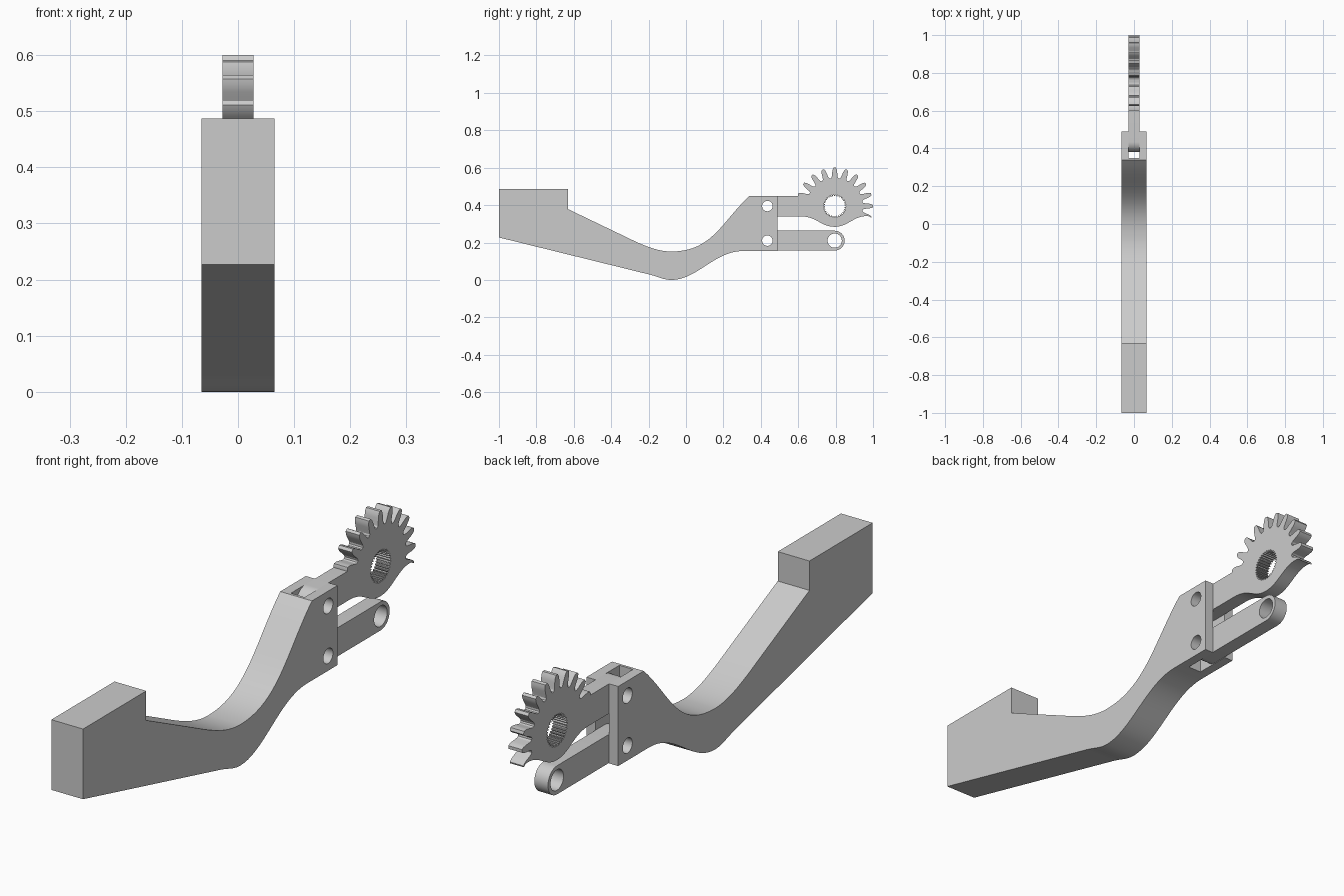
import bpy, bmesh
from math import cos, sin, radians, pi
from mathutils import Vector
from mathutils.geometry import interpolate_bezier

cube = bpy.data.objects.get("Cube")
if cube:
    bpy.data.objects.remove(cube, do_unlink=True)

steel = bpy.data.materials.new("plain_grey")
steel.use_nodes = True
GREY = (0.6, 0.6, 0.6, 1)
steel.diffuse_color = GREY
steel.node_tree.nodes["Principled BSDF"].inputs["Base Color"].default_value = GREY

HALF_BODY, HALF_LINK = 0.065, 0.028
PIN_Y, UPPER_Z, LOWER_Z = 0.435, 0.395, 0.21
GEAR_Y, GEAR_R = 0.795, 0.205


def plate(name, outline, half):
    """Extrude a side outline of (y, z) points to x = -half..half."""
    bm = bmesh.new()
    face = bm.faces.new([bm.verts.new((-half, y, z)) for y, z in outline])
    ext = bmesh.ops.extrude_face_region(bm, geom=[face])["geom"]
    moved = [v for v in ext if isinstance(v, bmesh.types.BMVert)]
    bmesh.ops.translate(bm, verts=moved, vec=(2 * half, 0, 0))
    bmesh.ops.recalc_face_normals(bm, faces=bm.faces)
    mesh = bpy.data.meshes.new(name)
    bm.to_mesh(mesh)
    bm.free()
    mesh.materials.append(steel)
    ob = bpy.data.objects.new(name, mesh)
    bpy.context.collection.objects.link(ob)
    return ob


def arc(y, z, r, start, end, n=24):
    angles = [radians(start + (end - start) * i / n) for i in range(n + 1)]
    return [(y + r * cos(a), z + r * sin(a)) for a in angles]


def circle(y, z, r):
    return arc(y, z, r, 0, 360, 40)[:-1]


def bezier(*pts, n=20):
    p = [Vector((y, z, 0)) for y, z in pts]
    return [(v.x, v.y) for v in interpolate_bezier(*p, n)]


def cut(ob, outline, half=0.2):
    """Cut an outline right through a part, then drop the cutter."""
    cutter = plate("cutter", outline, half)
    cutter.hide_render = True
    mod = ob.modifiers.new("cut", "BOOLEAN")
    mod.operation, mod.solver, mod.object = "DIFFERENCE", "EXACT", cutter
    bpy.context.view_layer.objects.active = ob
    bpy.ops.object.modifier_apply(modifier=mod.name)
    bpy.data.objects.remove(cutter, do_unlink=True)


def smooth(ob):
    bpy.ops.object.select_all(action="DESELECT")
    ob.select_set(True)
    bpy.context.view_layer.objects.active = ob
    bpy.ops.object.shade_smooth_by_angle(angle=radians(25))


# Curved lever arm with a raised block at one end and a fork at the other
arm_outline = [(-1, 0.227), (-1, 0.487), (-0.63, 0.487), (-0.63, 0.378)]
arm_outline += bezier((-0.33, 0.234), (-0.24, 0.19), (-0.16, 0.152), (-0.078, 0.152))
arm_outline += bezier((-0.078, 0.152), (0.14, 0.152), (0.19, 0.31), (0.34, 0.45))[1:]
arm_outline += [(0.49, 0.45), (0.49, 0.155)]
arm_outline += bezier((0.31, 0.155), (0.15, 0.155), (0.06, 0), (-0.078, 0))
arm_outline += bezier((-0.078, 0), (-0.12, 0), (-0.15, 0.018), (-0.2, 0.03))[1:]
arm = plate("lever_arm", arm_outline, HALF_BODY)
cut(arm, [(0.35, -0.1), (0.6, -0.1), (0.6, 0.6), (0.35, 0.6)], HALF_LINK)
for z in (UPPER_Z, LOWER_Z):
    cut(arm, circle(PIN_Y, z, 0.028))
smooth(arm)

# Lower link with rounded ends
link = plate("lower_link",
             arc(PIN_Y, LOWER_Z, 0.053, 90, 270) + arc(GEAR_Y, LOWER_Z, 0.053, -90, 90),
             HALF_LINK)
cut(link, circle(PIN_Y, LOWER_Z, 0.028))
cut(link, circle(GEAR_Y, LOWER_Z, 0.038))
smooth(link)

# Upper link ending in a toothed gear sector
tooth = [(7.8, 0.15), (6, 0.155), (4.9, 0.168), (4.2, 0.182), (3.2, 0.195), (1.6, GEAR_R)]
tooth += [(0, GEAR_R)] + [(-a, r) for a, r in reversed(tooth)]
teeth = [(t + a, r) for t in range(162, -19, -18) for a, r in tooth]
teeth = [(a, r) for a, r in teeth if -18 <= a <= 162]
gear_outline = arc(PIN_Y, UPPER_Z, 0.055, 270, 90) + [(0.6, 0.45)]
gear_outline += [(GEAR_Y + r * cos(radians(a)), UPPER_Z + r * sin(radians(a))) for a, r in teeth]
gear_outline += bezier((0.98, 0.34), (0.9, 0.35), (0.87, 0.284), (GEAR_Y, 0.284))
gear_outline += bezier((GEAR_Y, 0.284), (0.72, 0.284), (0.7, 0.34), (0.61, 0.34))[1:]
gear = plate("gear_link", gear_outline, HALF_LINK)
cut(gear, circle(PIN_Y, UPPER_Z, 0.028))

# Splined bore through the gear
bore = []
for i in range(36):
    for step, r in ((0, 0.053), (0.3, 0.053), (0.5, 0.06), (0.8, 0.06)):
        a = 2 * pi * (i + step) / 36
        bore.append((GEAR_Y + r * cos(a), UPPER_Z + r * sin(a)))
cut(gear, bore)
smooth(gear)
